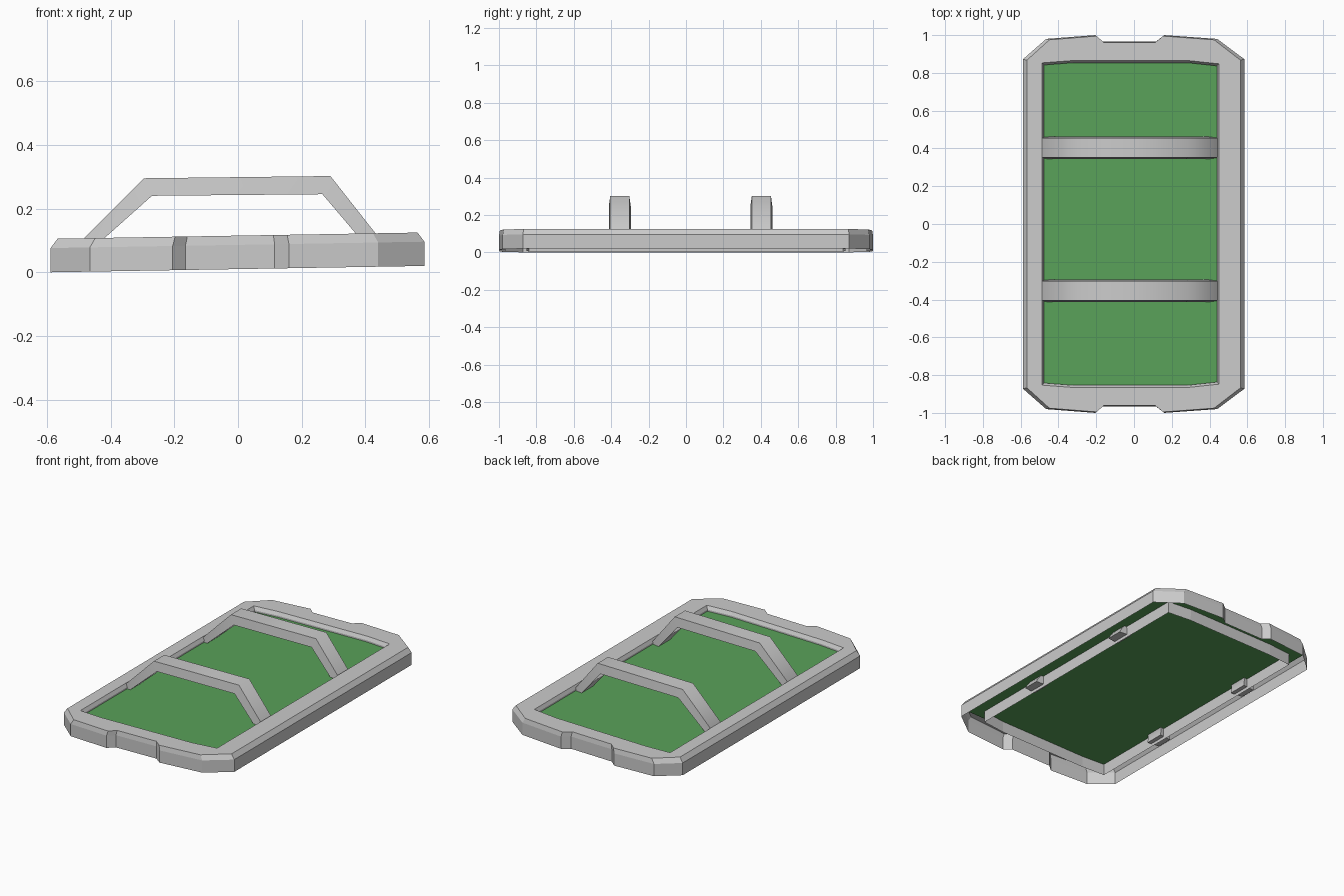
import bpy
import bmesh
from math import radians

if "Cube" in bpy.data.objects:
    bpy.data.objects.remove(bpy.data.objects["Cube"])


def tilt(x, y, z):
    # the whole tray leans slightly, higher on +x
    return (x, y, z + 0.017 * (x + 0.588))


def make_object(name, verts, faces):
    mesh = bpy.data.meshes.new(name)
    mesh.from_pydata(verts, [], faces)
    mesh.update()
    obj = bpy.data.objects.new(name, mesh)
    bpy.context.collection.objects.link(obj)
    return obj


def loft(name, rings, caps=False):
    # quads between successive closed rings of equal length
    n = len(rings[0])
    verts = [v for r in rings for v in r]
    faces = [(k * n + i, k * n + (i + 1) % n, (k + 1) * n + (i + 1) % n, (k + 1) * n + i)
             for k in range(len(rings) - 1) for i in range(n)]
    if caps:
        faces += [tuple(reversed(range(n))),
                  tuple(range((len(rings) - 1) * n, len(rings) * n))]
    return make_object(name, verts, faces)


def full_outline(half):
    # mirror the back half to the front, counter-clockwise
    return half + [(x, -y) for x, y in reversed(half)]


def ring(outline, z, sx=1.0, sy=1.0):
    return [tilt(x * sx, y * sy, z) for x, y in outline]


# Frame: hollow shell with notched ends, chamfered rim and inner skirt
outer = full_outline([(0.585, 0.872), (0.44, 0.98), (0.16, 1.0), (0.115, 0.965),
                      (-0.165, 0.965), (-0.205, 1.0), (-0.465, 0.98), (-0.588, 0.872)])
inner = full_outline([(0.45, 0.8), (0.45, 0.848), (0.29, 0.865), (0.1, 0.865),
                      (-0.15, 0.865), (-0.33, 0.865), (-0.488, 0.853), (-0.488, 0.8)])
loft("frame", [ring(outer, 0.0), ring(outer, 0.076),
               ring(outer, 0.105, 0.963, 0.995),
               ring(inner, 0.105), ring(inner, 0.085, 0.975, 0.987),
               ring(inner, 0.003, 0.975, 0.985)])

# Green panel recessed just below the rim
panel = make_object("panel", [tilt(x, y, 0.075) for x, y in
                              ((-0.545, -0.9), (0.545, -0.9), (0.545, 0.9), (-0.545, 0.9))],
                    [(0, 1, 2, 3)])
green = bpy.data.materials.new("green")
green.diffuse_color = (0.1, 0.36, 0.1, 1)
green.use_nodes = True
green.node_tree.nodes["Principled BSDF"].inputs["Base Color"].default_value = green.diffuse_color
panel.data.materials.append(green)

# Two arched straps: outer and inner path points, feet pass through the panel
upper = [(-0.53, 0.025), (-0.53, 0.06), (-0.295, 0.295), (0.29, 0.302), (0.475, 0.067), (0.49, 0.04)]
lower = [(-0.45, 0.025), (-0.455, 0.075), (-0.27, 0.24), (0.265, 0.245), (0.405, 0.08), (0.41, 0.04)]
for name, yc in (("back_strap", 0.403), ("front_strap", -0.354)):
    sections = [[(u[0], yc - 0.051, u[1]), (u[0], yc + 0.051, u[1]),
                 (l[0], yc + 0.059, l[1]), (l[0], yc - 0.059, l[1])]
                for u, l in zip(upper, lower)]
    strap = loft(name, sections, caps=True)
    bm = bmesh.new()
    bm.from_mesh(strap.data)
    bmesh.ops.recalc_face_normals(bm, faces=bm.faces)
    bm.to_mesh(strap.data)
    bm.free()
    # bends read as soft, long edges stay crisp
    bpy.ops.object.select_all(action='DESELECT')
    strap.select_set(True)
    bpy.context.view_layer.objects.active = strap
    bpy.ops.object.shade_smooth_by_angle(angle=radians(60))
